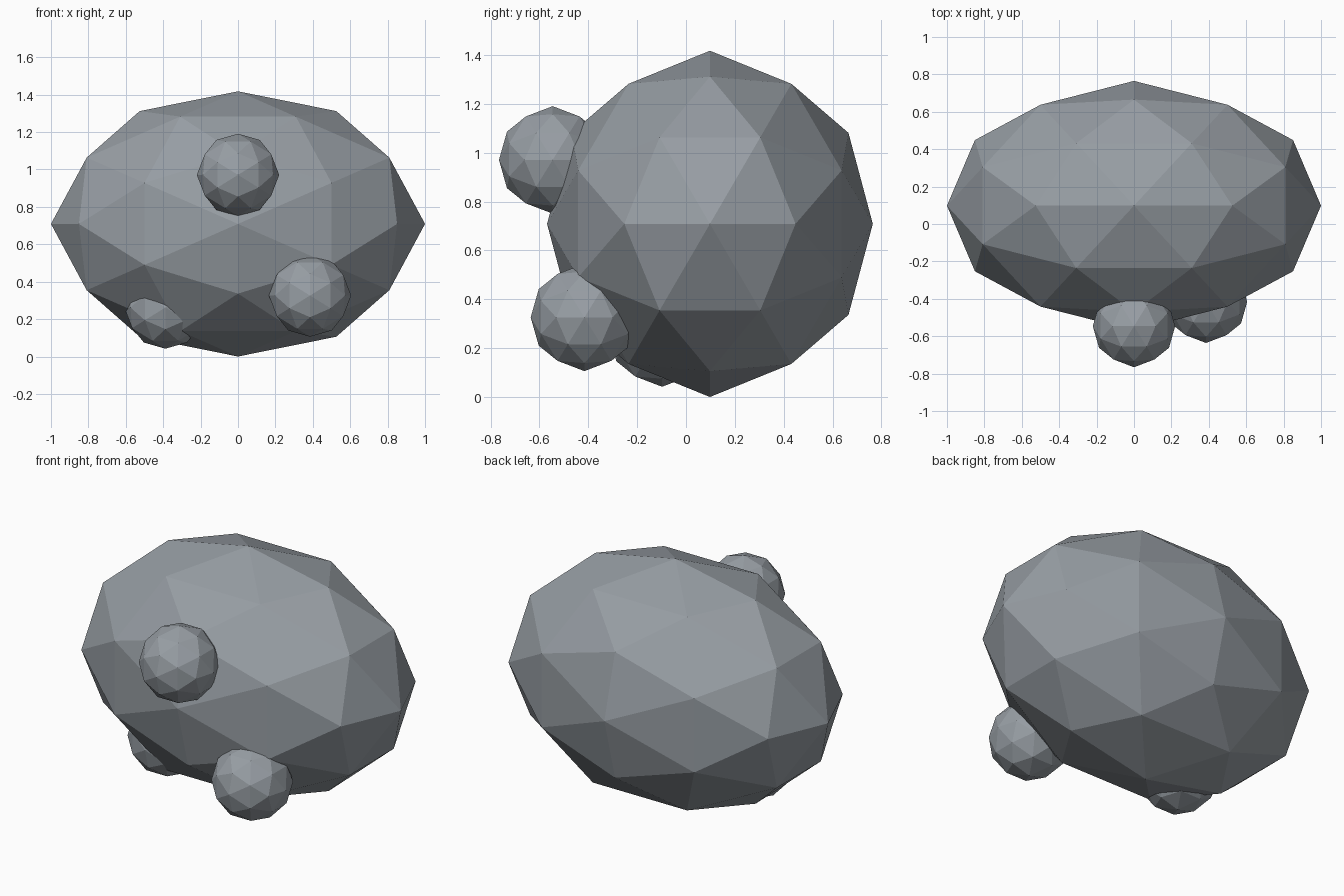
import bpy
import bmesh
from itertools import product
from mathutils import Vector

default = bpy.data.objects.get("Cube")
if default:
    bpy.data.objects.remove(default, do_unlink=True)

# Single stone grey
grey = bpy.data.materials.new("slate grey")
grey.use_nodes = True
colour = (0.31, 0.34, 0.37, 1)
grey.diffuse_color = colour
grey.node_tree.nodes["Principled BSDF"].inputs["Base Color"].default_value = colour


def faceted_ball(name, centre, radii):
    """80-sided ball whose axis tips are edge midpoints of an icosahedron."""
    phi = (1 + 5 ** 0.5) / 2
    corners = set()
    for a, b in product((-1, 1), (-phi, phi)):
        corners |= {(a, 0, b), (b, a, 0), (0, b, a)}
    corners = [Vector(c) for c in sorted(corners)]
    points = [c.normalized() for c in corners]
    for i, p in enumerate(corners):
        for q in corners[:i]:
            if (p - q).length < 2.1:
                points.append((p + q).normalized())
    bm = bmesh.new()
    for p in points:
        bm.verts.new([c * r for c, r in zip(p, radii)])
    bmesh.ops.convex_hull(bm, input=bm.verts)
    bmesh.ops.recalc_face_normals(bm, faces=bm.faces)
    mesh = bpy.data.meshes.new(name)
    bm.to_mesh(mesh)
    bm.free()
    mesh.materials.append(grey)
    obj = bpy.data.objects.new(name, mesh)
    obj.location = centre
    bpy.context.collection.objects.link(obj)
    return obj


# Large rock body
faceted_ball("rock_body", (0, 0.098, 0.709), (1, 0.667, 0.709))

# Small lumps on the front and underside
small = (0.22, 0.22, 0.22)
faceted_ball("upper_lump", (0, -0.546, 0.971), small)
faceted_ball("left_lump", (0.385, -0.416, 0.326), small)
faceted_ball("right_lump", (-0.388, -0.098, 0.262), small)
